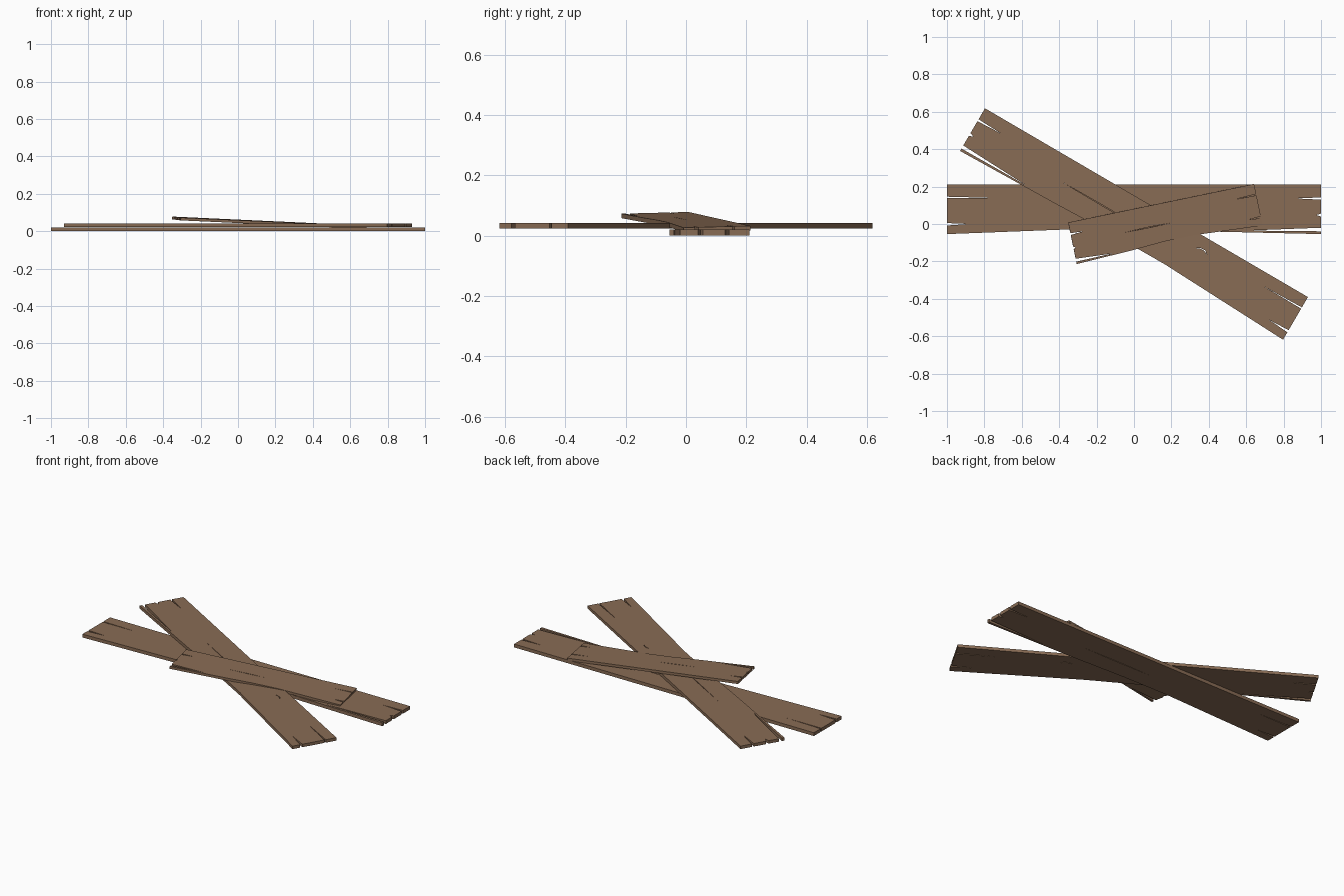
import bpy, bmesh
from math import radians

cube = bpy.data.objects.get("Cube")
if cube:
    bpy.data.objects.remove(cube)

# Single wood colour
WOOD = (0.25, 0.15, 0.09, 1)
wood = bpy.data.materials.new("brown_wood")
wood.use_nodes = True
wood.diffuse_color = WOOD
bsdf = wood.node_tree.nodes["Principled BSDF"]
bsdf.inputs["Base Color"].default_value = WOOD
bsdf.inputs["Roughness"].default_value = 0.9

# Board outline with split ends and one long splinter on the lower edge
OUTLINE = [
    (-1, .132), (-1, .068), (-.77, .062), (-1, .06),
    (-1, -.073), (-.88, -.078), (-1, -.086), (-1, -.132),
    (-.25, -.103), (.05, -.105), (.4, -.118),
    (1, -.132), (1, -.117), (.6, -.113), (1, -.098),
    (1, -.038), (.975, -.03), (1, -.022),
    (1, .052), (.86, .059), (1, .064), (1, .132),
]
# Hairline crack along the grain, and a crescent split around a knot
CRACK = [(-.06, 0), (.18, .0025), (.44, 0), (.18, -.0015)]
KNOT = [(-.42, .055), (-.40, .07), (-.37, .068), (-.35, .055),
        (-.372, .065), (-.398, .066)]


def plank(name, loops, size, thick, location, rotation):
    """Extrude a filled outline with holes into a board."""
    curve = bpy.data.curves.new(name, "CURVE")
    curve.dimensions = "2D"
    curve.fill_mode = "BOTH"
    curve.extrude = thick / 2
    for loop in loops:
        spline = curve.splines.new("POLY")
        spline.points.add(len(loop) - 1)
        for point, (u, v) in zip(spline.points, loop):
            point.co = (u * size[0], v * size[1], 0, 1)
        spline.use_cyclic_u = True
    obj = bpy.data.objects.new(name, curve)
    bpy.context.collection.objects.link(obj)
    bpy.ops.object.select_all(action="DESELECT")
    obj.select_set(True)
    bpy.context.view_layer.objects.active = obj
    bpy.ops.object.convert(target="MESH")
    obj = bpy.context.object

    # Join caps to the sides and face everything outward
    bm = bmesh.new()
    bm.from_mesh(obj.data)
    bmesh.ops.remove_doubles(bm, verts=bm.verts, dist=0.00001)
    bmesh.ops.recalc_face_normals(bm, faces=bm.faces)
    for face in bm.faces:
        face.smooth = False
        face.material_index = 0
    bm.to_mesh(obj.data)
    bm.free()
    obj.data.materials.clear()
    obj.data.materials.append(wood)
    obj.location = location
    obj.rotation_euler = [radians(a) for a in rotation]
    return obj


# Bottom board, crossing board (mirrored) and short leaning board (mirrored)
plank("bottom_plank", [OUTLINE, CRACK], (1, 1), .02,
      (0, .078, .01), (0, 0, 0))
plank("crossing_plank", [OUTLINE, CRACK, KNOT], (-1, 1), .018,
      (0, 0, .032), (0, 0, -30.3))
plank("leaning_plank", [OUTLINE, CRACK], (-.508, .86), .015,
      (.168, 0, .045), (1.4, 2.6, 11.7))
